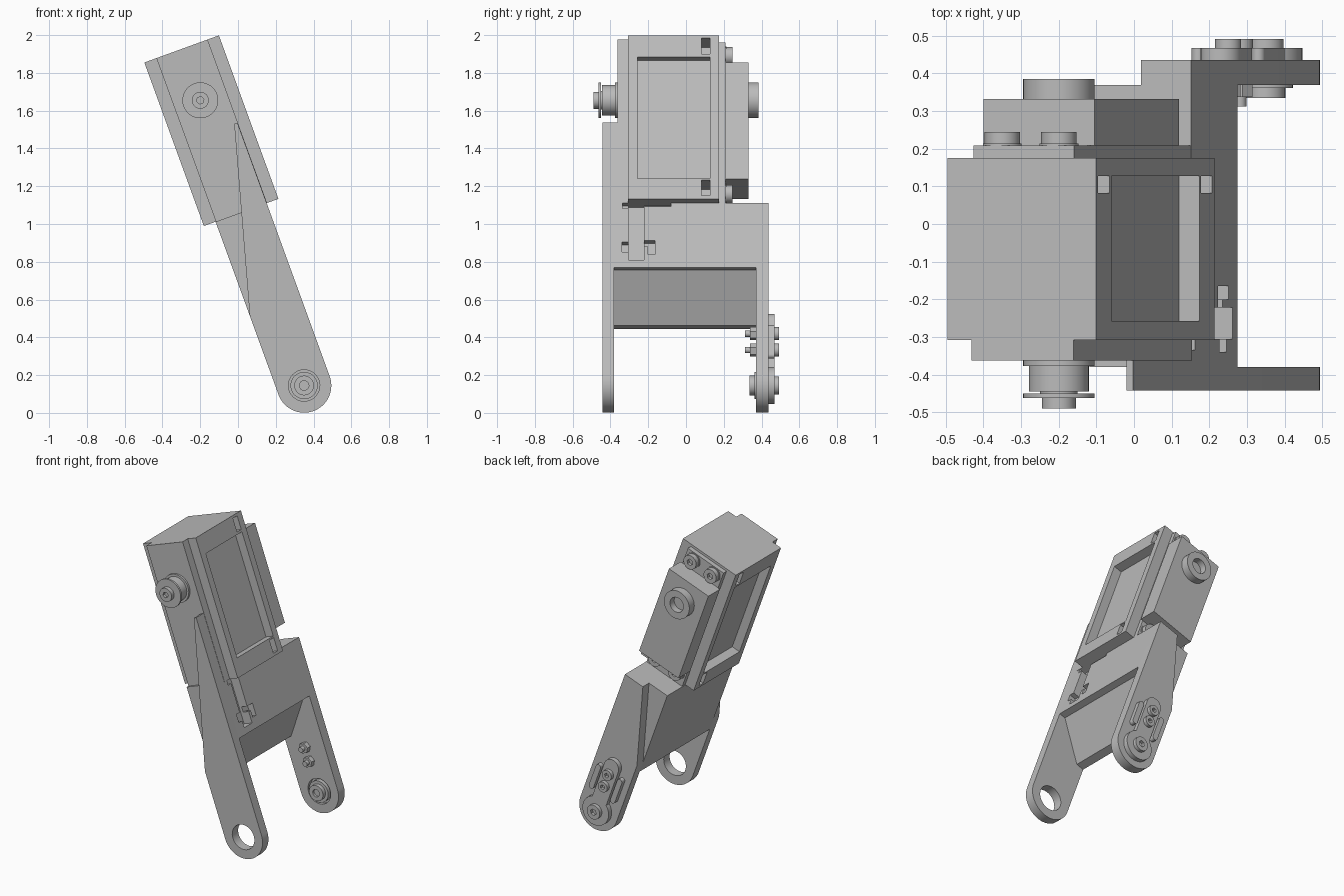
import bpy, bmesh, math
from mathutils import Matrix

old = bpy.data.objects.get("Cube")
if old:
    bpy.data.objects.remove(old, do_unlink=True)

grey = bpy.data.materials.new("light grey plastic")
grey.use_nodes = True
COLOR = (0.5, 0.5, 0.5, 1)
grey.diffuse_color = COLOR
grey.node_tree.nodes["Principled BSDF"].inputs["Base Color"].default_value = COLOR

# Parts are built upright around the lower pivot, then leaned over
LEAN = Matrix.Translation((0.35, 0, 0.145)) @ Matrix.Rotation(math.radians(-20), 4, 'Y')
parts = []


def prism(name, outline, y0, y1):
    """Extrude an (x, z) outline from y0 to y1."""
    bm = bmesh.new()
    face = bm.faces.new([bm.verts.new((x, y0, z)) for x, z in outline])
    ext = bmesh.ops.extrude_face_region(bm, geom=[face])
    moved = [v for v in ext["geom"] if isinstance(v, bmesh.types.BMVert)]
    bmesh.ops.translate(bm, verts=moved, vec=(0, y1 - y0, 0))
    bmesh.ops.recalc_face_normals(bm, faces=bm.faces)
    mesh = bpy.data.meshes.new(name)
    bm.to_mesh(mesh)
    bm.free()
    mesh.materials.append(grey)
    obj = bpy.data.objects.new(name, mesh)
    bpy.context.collection.objects.link(obj)
    parts.append(obj)
    return obj


def box(name, x0, x1, y0, y1, z0, z1):
    return prism(name, [(x0, z0), (x1, z0), (x1, z1), (x0, z1)], y0, y1)


def arc(cx, cz, r, a0, a1, n):
    angles = [math.radians(a0 + (a1 - a0) * i / n) for i in range(n + 1)]
    return [(cx + r * math.cos(a), cz + r * math.sin(a)) for a in angles]


def disc(name, cx, cz, r, y0, y1, sides=40):
    return prism(name, arc(cx, cz, r, 0, 360, sides)[:-1], y0, y1)


def capsule(name, cx, z0, z1, r, y0, y1):
    outline = arc(cx, z0, r, 180, 360, 16) + arc(cx, z1, r, 0, 180, 16)
    return prism(name, outline, y0, y1)


def cut(target, cutters):
    for c in cutters:
        mod = target.modifiers.new("cut", 'BOOLEAN')
        mod.operation = 'DIFFERENCE'
        mod.solver = 'EXACT'
        mod.object = c
        bpy.context.view_layer.objects.active = target
        bpy.ops.object.modifier_apply(modifier=mod.name)
        parts.remove(c)
        bpy.data.objects.remove(c, do_unlink=True)


def socket_screw(name, cx, cz, r, y0, y1):
    """Round screw head at the back with a hexagonal socket."""
    head = disc(name, cx, cz, r, y0, y1, 28)
    cut(head, [disc("socket", cx, cz, r * 0.45, y1 - 0.02, y1 + 0.02, 6)])


# Motor case with side windows and corner screw pockets
BASE, TOP, W = 0.975, 1.896, 0.21
case = box("motor_case", -W, W, -0.308, 0.176, BASE, TOP)
cutters = []
for s in (-1, 1):
    def side_cut(depth, y0, y1, z0, z1):
        xs = sorted((s * (W - depth), s * (W + 0.05)))
        cutters.append(box("cutter", *xs, y0, y1, z0, z1))
    side_cut(0.058, -0.258, 0.128, 1.09, 1.775)
    side_cut(0.14, 0.083, 0.128, 1.79, 1.88)
    side_cut(0.14, 0.083, 0.128, 0.993, 1.08)
cut(case, cutters)
box("motor_front_plate", -0.142, 0.146, -0.363, -0.308, BASE, TOP)
box("motor_back_plate", -0.142, 0.142, 0.176, 0.208, BASE, 1.88)
box("gear_cover", -0.157, 0.157, 0.208, 0.332, 1.107, 1.762)

# Motor cover screws
for x in (-0.08, 0.08):
    for z in (1.05, 1.827):
        disc("cover_screw_washer", x, z, 0.052, 0.206, 0.214, 28)
        socket_screw("cover_screw", x, z, 0.047, 0.21, 0.245)

# Motor shaft on the front, bearing boss on the back
SHAFT = 1.607
for name, r, y0, y1 in (("shaft_collar", 0.095, -0.377, -0.363),
                        ("shaft_hub", 0.08, -0.445, -0.377),
                        ("shaft_neck", 0.05, -0.45, -0.445),
                        ("shaft_flange", 0.095, -0.463, -0.45)):
    disc(name, 0, SHAFT, r, y0, y1)
shaft_screw = disc("shaft_screw", 0, SHAFT, 0.045, -0.49, -0.463)
cut(shaft_screw, [disc("socket", 0, SHAFT, 0.02, -0.51, -0.472, 6)])
boss = disc("bearing_boss", 0, SHAFT, 0.095, 0.332, 0.385)
cut(boss, [disc("bore", 0, SHAFT, 0.05, 0.34, 0.4)])

# Bracket block with sloped underside, cable slot and clip notches
R = 0.144
block = prism("bracket_block", [(-R, 0.37), (-0.09, 0.37), (0.1, 0.613),
                                (R, 0.613), (R, BASE), (-R, BASE)], -0.38, 0.37)
cut(block, [box("cutter", 0.08, 0.2, -0.305, -0.222, 0.655, 1.0),
            box("cutter", 0.1, 0.2, -0.34, -0.29, 0.7, 0.755),
            box("cutter", 0.1, 0.2, -0.24, -0.165, 0.685, 0.765),
            box("cutter", 0.1, 0.2, -0.335, -0.3, 0.945, 1.0),
            box("cutter", 0.1, 0.2, -0.25, -0.08, 0.955, 1.0)])
box("cable_clip", 0.1, R, -0.222, -0.2, 0.685, 0.73)


# Tapered fork arms with round ends
def taper(z):
    return -R + 0.27 * (z - 0.445) / 0.983


def arm(name, top, y0, y1):
    outline = arc(0, 0, R, 180, 360, 32)
    outline += [(R, top), (taper(top), top), (-R, 0.445)]
    return prism(name, outline, y0, y1)


front_arm = arm("front_arm", 1.428, -0.443, -0.38)
cut(front_arm, [disc("pivot_hole", 0, 0, 0.083, -0.5, -0.3)])
prism("front_arm_pad", [(taper(BASE), BASE), (R, BASE), (R, 1.428), (taper(1.428), 1.428)],
      -0.38, -0.363)
back_arm = arm("back_arm", BASE, 0.37, 0.436)
cut(back_arm, [disc("hub_recess", 0, 0, 0.085, 0.3, 0.395)])

# Pivot hub and nuts on the inside of the back arm
disc("pivot_ring", 0, 0, 0.072, 0.362, 0.4)
hub = disc("pivot_hub", 0, 0, 0.052, 0.335, 0.38)
cut(hub, [disc("bore", 0, 0, 0.025, 0.3, 0.35, 24)])

# Horn with side ribs and screws on the outside
disc("horn_disc", 0, 0, 0.098, 0.436, 0.468)
capsule("horn_arm", 0, 0, 0.345, 0.055, 0.436, 0.468)
for x in (-0.085, 0.085):
    capsule("horn_rib", x, 0.14, 0.29, 0.018, 0.436, 0.468)
socket_screw("pivot_screw", 0, 0, 0.048, 0.465, 0.492)
for z in (0.2, 0.292):
    socket_screw("horn_screw", 0, z, 0.035, 0.465, 0.492)
    disc("horn_nut", 0, z, 0.035, 0.338, 0.37, 6)
    disc("horn_screw_tip", 0, z, 0.017, 0.312, 0.34, 20)

# Lean every part and smooth the round ones
bpy.ops.object.select_all(action='DESELECT')
for obj in parts:
    obj.data.transform(LEAN)
    obj.select_set(True)
bpy.context.view_layer.objects.active = parts[0]
bpy.ops.object.shade_smooth_by_angle(angle=math.radians(30))
